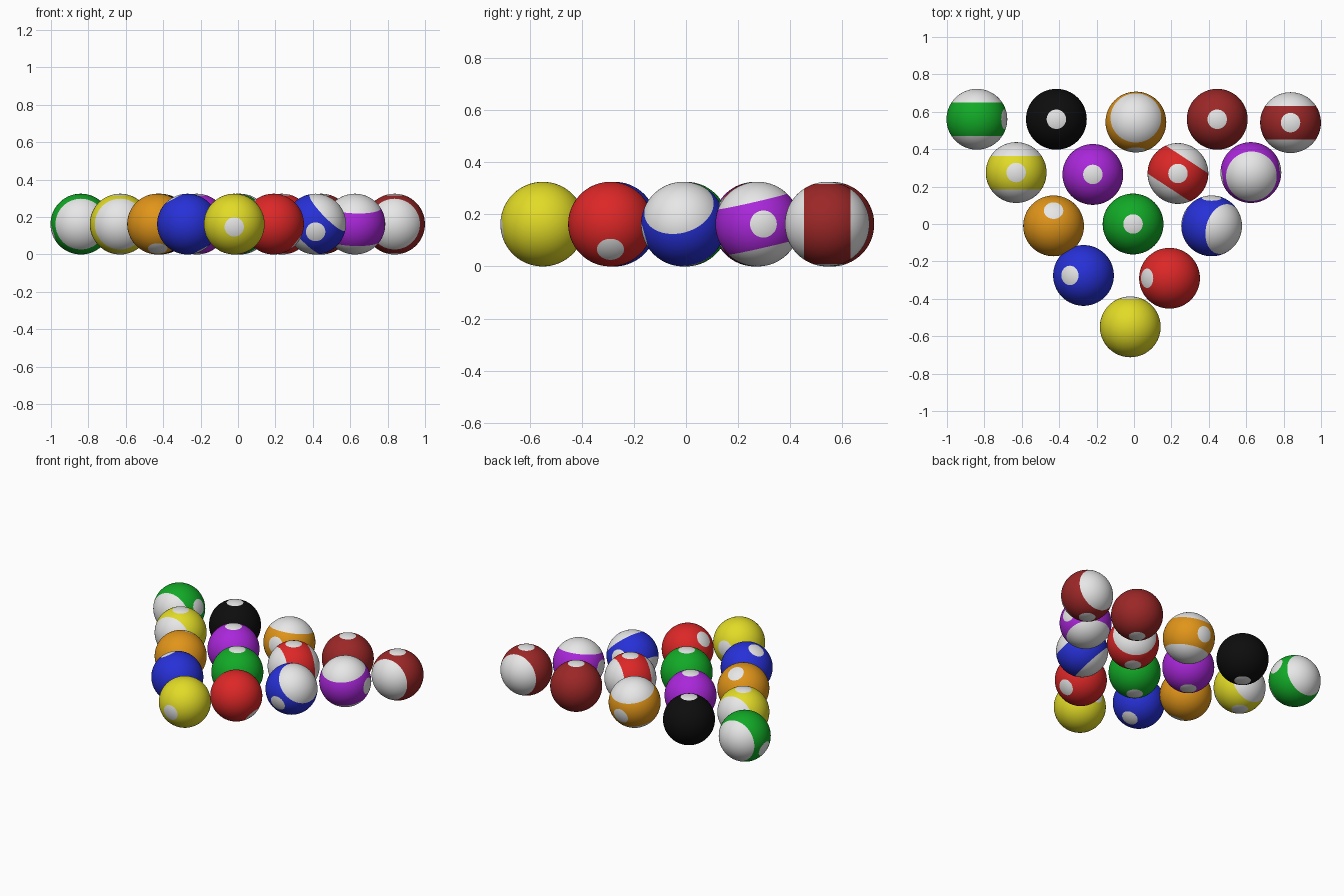
import bpy
import bmesh
from mathutils import Matrix, Vector

cube = bpy.data.objects.get("Cube")
if cube:
    bpy.data.objects.remove(cube, do_unlink=True)

RADIUS = 0.1625
DOT_CUT = 0.947 * RADIUS     # plane that trims the round spots
BAND_CUT = 0.55 * RADIUS     # half width of the coloured band


def material(name, rgb):
    mat = bpy.data.materials.new(name)
    mat.use_nodes = True
    color = (*rgb, 1.0)
    mat.diffuse_color = color
    mat.node_tree.nodes["Principled BSDF"].inputs["Base Color"].default_value = color
    return mat


COLORS = {
    "white": (0.8, 0.8, 0.8),
    "yellow": (0.76, 0.71, 0.02),
    "blue": (0.02, 0.03, 0.68),
    "red": (0.72, 0.02, 0.02),
    "purple": (0.4, 0.02, 0.7),
    "orange": (0.75, 0.3, 0.01),
    "green": (0.006, 0.4, 0.02),
    "maroon": (0.33, 0.02, 0.02),
    "black": (0.004, 0.004, 0.004),
}
MATS = {name: material(name, rgb) for name, rgb in COLORS.items()}


def make_ball(color, x, y, dot, stripe=None):
    """Ball with white spots at both ends of the dot axis;
    a striped ball also has white caps at both ends of the stripe axis."""
    bm = bmesh.new()
    bmesh.ops.create_uvsphere(bm, u_segments=64, v_segments=40, radius=RADIUS)

    # Cut the outlines of the spots and caps into the sphere
    cuts = [(Vector((0, 0, 1)), DOT_CUT)]
    if stripe:
        cuts.append((Vector((0, 1, 0)), BAND_CUT))
    for axis, dist in cuts:
        for side in (1, -1):
            bmesh.ops.bisect_plane(
                bm, geom=bm.verts[:] + bm.edges[:] + bm.faces[:], dist=1e-5,
                plane_co=axis * dist * side, plane_no=axis)
    for face in bm.faces:
        center = face.calc_center_median()
        face.material_index = int(any(abs(center.dot(a)) > d for a, d in cuts))
        face.smooth = True

    kind = "striped" if stripe else "solid"
    name = f"{color}_{kind}_ball"
    mesh = bpy.data.meshes.new(name)
    bm.to_mesh(mesh)
    bm.free()
    mesh.materials.append(MATS[color])
    mesh.materials.append(MATS["white"])

    # Turn local z to the dot axis and local y to the stripe axis
    s = Vector(stripe) if stripe else Vector((0.3, 1, 0.2))
    s.normalize()
    d = Vector(dot)
    d = (d - s * d.dot(s)).normalized() if stripe else d.normalized()
    s = (s - d * s.dot(d)).normalized()
    turn = Matrix((s.cross(d), s, d)).transposed().to_4x4()
    ball = bpy.data.objects.new(name, mesh)
    ball.matrix_world = Matrix.Translation((x, y, RADIUS)) @ turn
    bpy.context.collection.objects.link(ball)


UP = (0, 0, 1)
BACK = (0, 1, 0)

# Front ball
make_ball("yellow", -0.02, -0.55, (0, -1, -0.1))
# Second row
make_ball("blue", -0.27, -0.275, (-0.47, 0, 0.88))
make_ball("red", 0.19, -0.29, (-0.78, 0, 0.63))
# Third row
make_ball("orange", -0.43, -0.01, (0, 0.53, 0.85))
make_ball("green", -0.005, 0, UP)
make_ball("blue", 0.415, -0.01, (0, -0.97, -0.27), (0.7, -0.19, 0.68))
# Fourth row
make_ball("yellow", -0.63, 0.275, UP, BACK)
make_ball("purple", -0.22, 0.265, UP)
make_ball("red", 0.235, 0.27, UP, (0.55, 0.84, 0))
make_ball("purple", 0.625, 0.275, (0.99, 0.14, 0.02), (0.03, -0.22, 0.97))
# Back row
make_ball("green", -0.84, 0.56, (0.95, 0, 0.31), BACK)
make_ball("black", -0.415, 0.56, UP)
make_ball("orange", 0.01, 0.545, (0, -0.97, 0.25), (0, 0.25, 0.97))
make_ball("maroon", 0.445, 0.56, UP)
make_ball("maroon", 0.837, 0.542, UP, BACK)
